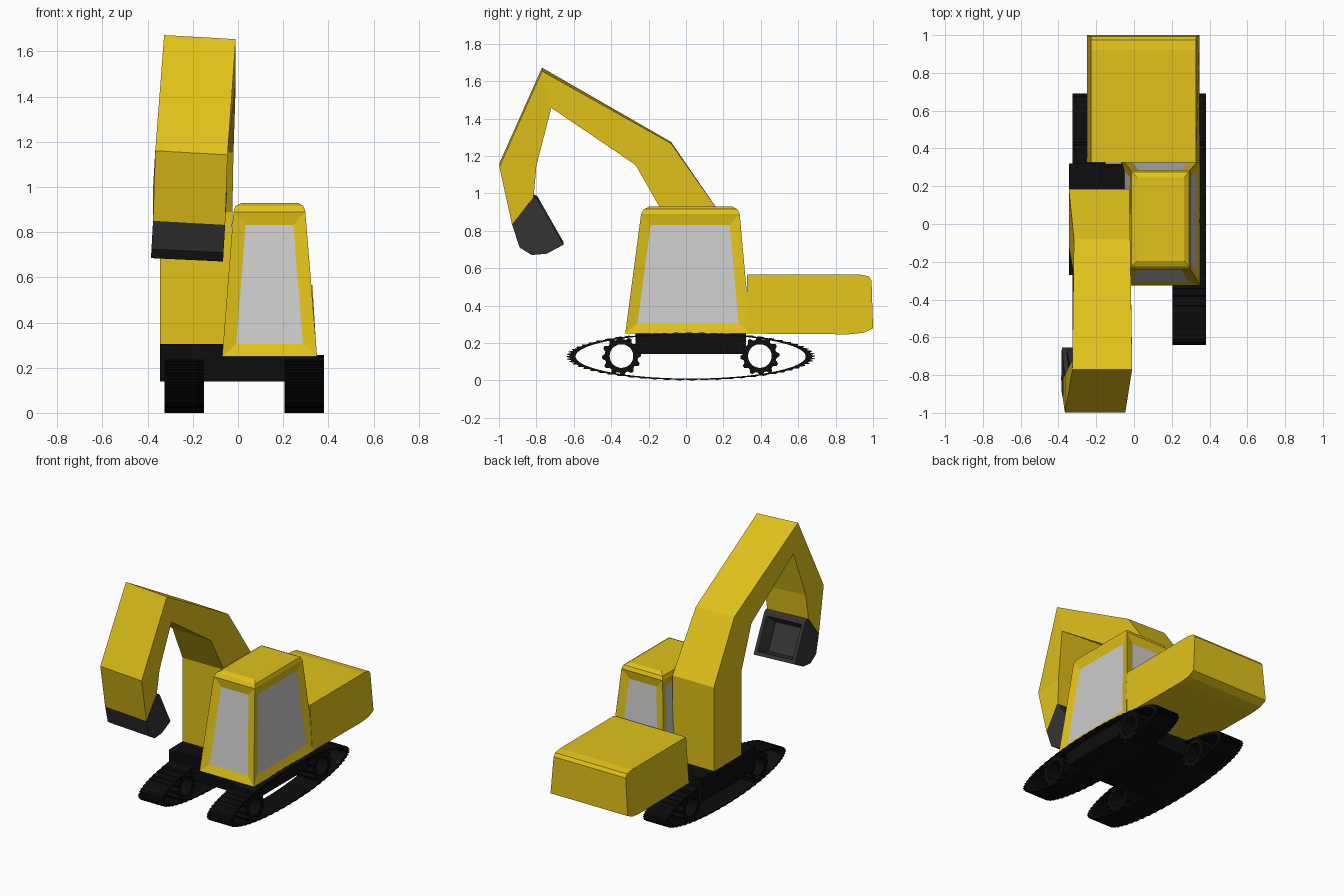
import bpy, bmesh, math

if "Cube" in bpy.data.objects:
    bpy.data.objects.remove(bpy.data.objects["Cube"])


def material(name, rgb):
    m = bpy.data.materials.new(name)
    m.diffuse_color = (*rgb, 1)
    m.use_nodes = True
    m.node_tree.nodes["Principled BSDF"].inputs["Base Color"].default_value = m.diffuse_color
    return m


YELLOW = material("yellow_paint", (0.75, 0.54, 0.01))
BLACK = material("black_rubber", (0.004, 0.004, 0.004))
STEEL = material("dark_steel", (0.035, 0.035, 0.035))
GLASS = material("window_grey", (0.6, 0.6, 0.6))


def loft(name, rings, mats, closed=False, edit=None):
    """Join equal-length rings of points; cap the ends or close the loop."""
    bm = bmesh.new()
    vs = [[bm.verts.new(p) for p in ring] for ring in rings]
    n = len(vs[0])
    pairs = list(zip(vs, vs[1:])) + ([(vs[-1], vs[0])] if closed else [])
    for a, b in pairs:
        for i in range(n):
            j = (i + 1) % n
            bm.faces.new((a[i], a[j], b[j], b[i]))
    if not closed:
        bm.faces.new(vs[0])
        bm.faces.new(vs[-1])
    bmesh.ops.recalc_face_normals(bm, faces=bm.faces)
    if edit:
        bm.normal_update()
        edit(bm)
    me = bpy.data.meshes.new(name)
    bm.to_mesh(me)
    bm.free()
    for m in mats:
        me.materials.append(m)
    ob = bpy.data.objects.new(name, me)
    bpy.context.collection.objects.link(ob)
    return ob


def rect(x0, x1, y0, y1, z):
    return [(x0, y0, z), (x1, y0, z), (x1, y1, z), (x0, y1, z)]


def toothed_ring(name, x0, x1, cy, cz, ry, rz, inner, root, teeth):
    """Hollow toothed ring around the x axis, squashed to ry by rz."""
    n = teeth * 4

    def ring(x, scale):
        pts = []
        for i in range(n):
            a = 2 * math.pi * i / n
            s = scale(i)
            pts.append((x, cy + ry * s * math.cos(a), cz + rz * s * math.sin(a)))
        return pts

    def tooth(i):
        return 1 if i % 4 < 2 else root

    def hole(i):
        return inner

    loft(name, [ring(x0, tooth), ring(x1, tooth), ring(x1, hole), ring(x0, hole)],
         [BLACK], closed=True)


# Tracks and their sprockets
for side, x0, x1 in (("left", -0.325, -0.15), ("right", 0.205, 0.38)):
    toothed_ring(side + "_track", x0, x1, 0.025, 0.128, 0.665, 0.128, 0.925, 0.975, 60)
    for end, y in (("front", -0.345), ("rear", 0.395)):
        toothed_ring(f"{side}_{end}_sprocket", x0 + 0.005, x1 - 0.005,
                     y, 0.13, 0.105, 0.105, 0.6, 0.85, 12)

# Undercarriage block
loft("undercarriage", [rect(-0.345, 0.335, -0.27, 0.32, 0.14),
                       rect(-0.345, 0.335, -0.27, 0.32, 0.25)], [BLACK])
loft("arm_mount", [rect(-0.345, 0.0, -0.27, 0.32, 0.245),
                   rect(-0.345, 0.0, -0.27, 0.32, 0.305)], [BLACK])


# Cab with four recessed windows
def add_windows(bm):
    panes = [f for f in bm.faces
             if abs(f.normal.z) < 0.5 and max(v.co.z for v in f.verts) < 0.9
             and f.calc_area() > 0.1]
    bmesh.ops.inset_individual(bm, faces=panes, thickness=0.058, depth=-0.015,
                               use_even_offset=True)
    for f in panes:
        f.material_index = 1


loft("cab", [rect(-0.07, 0.35, -0.325, 0.345, 0.25),
             rect(-0.02, 0.298, -0.24, 0.287, 0.89),
             rect(-0.012, 0.29, -0.225, 0.275, 0.915),
             rect(0.018, 0.265, -0.195, 0.245, 0.93)],
     [YELLOW, GLASS], edit=add_windows)

# Rear engine housing, narrower at the top
body = [(0.325, 0.25), (0.87, 0.246), (0.95, 0.255), (1.0, 0.278),
        (0.992, 0.535), (0.975, 0.557), (0.92, 0.567), (0.325, 0.567)]
loft("engine_housing",
     [[(x0 + (dx if z > 0.4 else 0), y, z) for y, z in body]
      for x0, dx in ((-0.25, 0.022), (0.347, -0.018))], [YELLOW])

# Arm: outer and inner (y, z) of each section, with left and right x
sections = [((0.185, 0.30), (-0.12, 0.30), -0.345, -0.03, 0),
            ((0.185, 0.89), (-0.12, 0.89), -0.345, -0.025, 0),
            ((-0.08, 1.275), (-0.27, 1.16), -0.318, -0.02, 0.008),
            ((-0.77, 1.672), (-0.72, 1.475), -0.327, -0.01, 0.018),
            ((-0.998, 1.16), (-0.80, 1.165), -0.366, -0.046, 0.018),
            ((-0.93, 0.85), (-0.815, 0.995), -0.376, -0.057, 0.018)]
loft("arm", [[(xl, *o), (xr, o[0], o[1] - dz), (xr, i[0], i[1] - dz), (xl, *i)]
             for o, i, xl, xr, dz in sections], [YELLOW])


# Bucket with a hollow mouth
def hollow_mouth(bm):
    mouth = [max((f for f in bm.faces if len(f.verts) == 4),
                 key=lambda f: f.normal.y)]
    bmesh.ops.inset_individual(bm, faces=mouth, thickness=0.025, use_even_offset=True)
    bmesh.ops.inset_individual(bm, faces=mouth, thickness=0.02, depth=-0.09,
                               use_even_offset=True)


scoop = [(-0.795, 0.985), (-0.815, 0.995), (-0.93, 0.85), (-0.89, 0.725),
         (-0.825, 0.685), (-0.745, 0.692), (-0.655, 0.74)]
loft("bucket",
     [[(x + 0.056 * (z - 0.85), y, z - dz) for y, z in scoop]
      for x, dz in ((-0.376, 0), (-0.057, 0.015))], [STEEL], edit=hollow_mouth)
